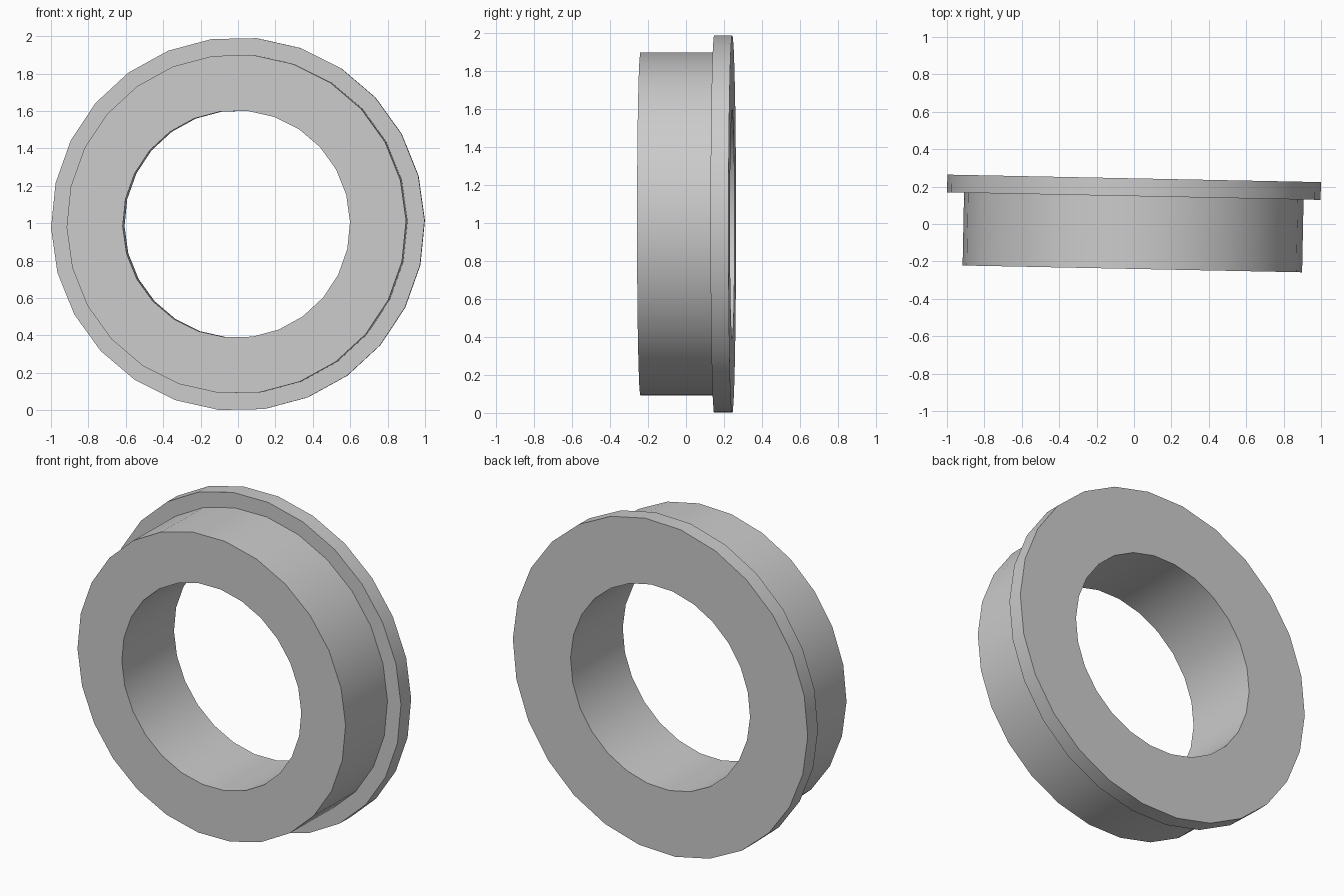
import bpy, bmesh, math
from mathutils import Matrix, Vector

cube = bpy.data.objects.get("Cube")
if cube:
    bpy.data.objects.remove(cube, do_unlink=True)

SIDES = 26
STEP = 2 * math.pi / SIDES

# Plain grey material
grey = bpy.data.materials.new("plain grey")
grey.use_nodes = True
colour = (0.6, 0.6, 0.6, 1)
grey.diffuse_color = colour
grey.node_tree.nodes["Principled BSDF"].inputs["Base Color"].default_value = colour

# Cross-section as (radius, depth): bore, sleeve wall, flange rim
HOLE, SLEEVE, FLANGE = 0.608, 0.908, 0.999
FRONT, STEP_Y, BACK = -0.24, 0.149, 0.244
profile = [(HOLE, FRONT), (SLEEVE, FRONT), (SLEEVE, STEP_Y),
           (FLANGE, STEP_Y), (FLANGE, BACK), (HOLE, BACK)]

# Flanged bushing: the section turned around the y axis
bm = bmesh.new()
rings = []
for i in range(SIDES):
    a = i * STEP + math.radians(1.15)
    rings.append([bm.verts.new((r * math.cos(a), y, r * math.sin(a)))
                  for r, y in profile])
for i in range(SIDES):
    here, there = rings[i], rings[(i + 1) % SIDES]
    for j in range(len(profile)):
        k = (j + 1) % len(profile)
        bm.faces.new((here[j], here[k], there[k], there[j]))
bmesh.ops.recalc_face_normals(bm, faces=bm.faces)

# Slight turn about the vertical, then stand on the ground
turn = Matrix.Rotation(math.radians(-1.15), 4, 'Z')
bm.transform(Matrix.Translation(Vector((-0.004, 0, 0.995))) @ turn)

mesh = bpy.data.meshes.new("flanged_bushing")
bm.to_mesh(mesh)
bm.free()
mesh.materials.append(grey)
bushing = bpy.data.objects.new("flanged_bushing", mesh)
bpy.context.collection.objects.link(bushing)

# Smooth walls with crisp rims
bpy.ops.object.select_all(action='DESELECT')
bushing.select_set(True)
bpy.context.view_layer.objects.active = bushing
bpy.ops.object.shade_smooth_by_angle(angle=math.radians(30))
